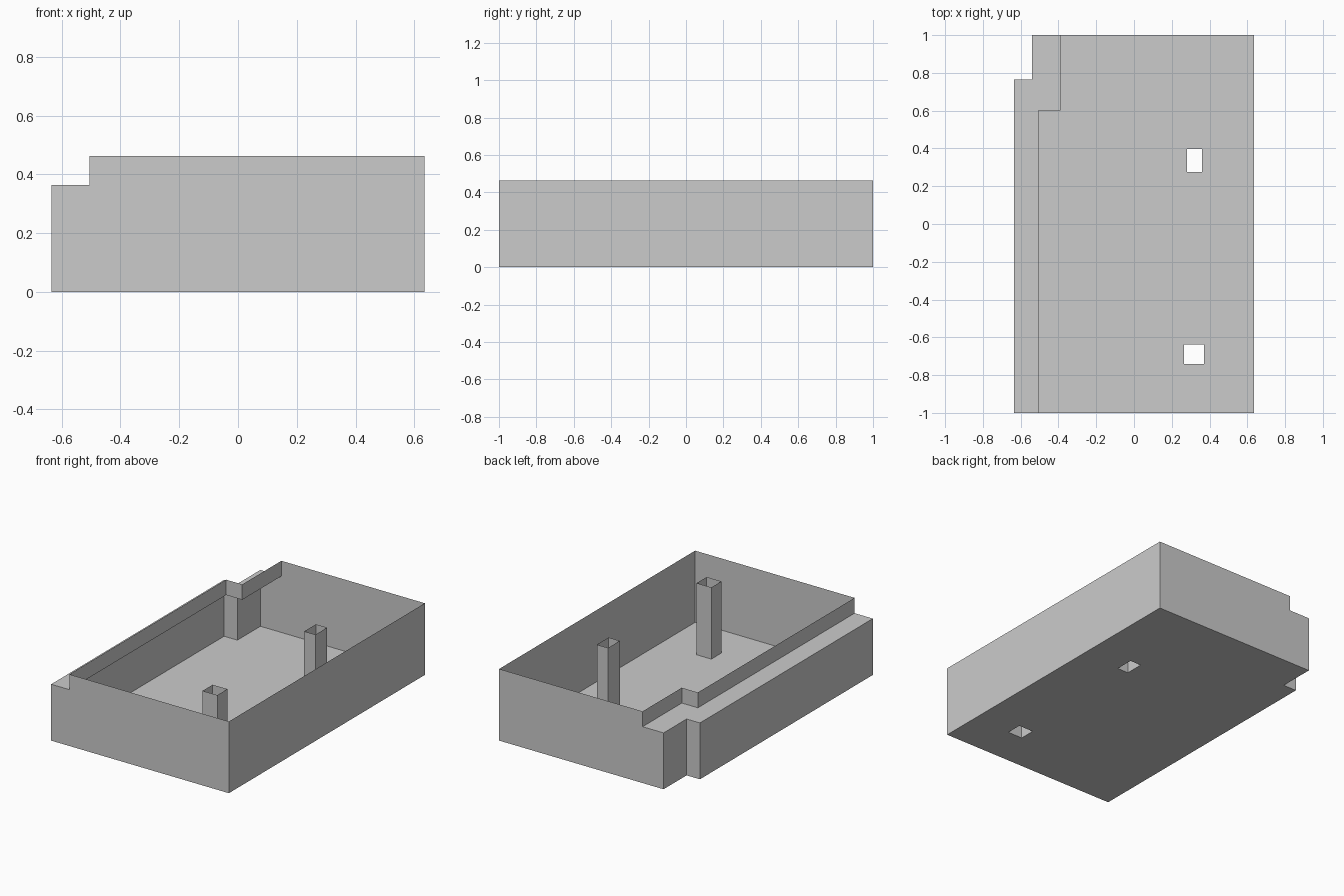
import bpy
import bmesh

if "Cube" in bpy.data.objects:
    bpy.data.objects.remove(bpy.data.objects["Cube"])

# Main levels and extents
W, D = 0.635, 1.0
LEDGE_Z, TOP_Z = 0.364, 0.463

# Plan lines: stepped lower side wall and the set-back upper wall above it
side_line = [(-0.54, D), (-0.54, 0.765), (-W, 0.765), (-W, -D)]
setback_line = [(-0.39, D), (-0.39, 0.6), (-0.505, 0.6), (-0.505, -D)]

# Light shafts: x0, x1, y0, y1
shafts = {
    "rear_light_shaft": (0.28, 0.36, 0.276, 0.396),
    "front_light_shaft": (0.265, 0.37, -0.74, -0.637),
}


def make_object(name, bm):
    mesh = bpy.data.meshes.new(name)
    bm.to_mesh(mesh)
    bm.free()
    obj = bpy.data.objects.new(name, mesh)
    bpy.context.collection.objects.link(obj)
    return obj


def flat_panel(name, points):
    """One flat face through 3D points."""
    bm = bmesh.new()
    bm.faces.new([bm.verts.new(p) for p in points])
    return make_object(name, bm)


def wall_band(name, line, z0, z1, closed=False):
    """Thin vertical wall following a plan line."""
    bm = bmesh.new()
    low = [bm.verts.new((x, y, z0)) for x, y in line]
    high = [bm.verts.new((x, y, z1)) for x, y in line]
    n = len(line)
    for i in range(n if closed else n - 1):
        j = (i + 1) % n
        bm.faces.new((low[i], low[j], high[j], high[i]))
    return make_object(name, bm)


def floor_with_holes(name, loops):
    """Downward facing base, first loop outside and the rest holes."""
    bm = bmesh.new()
    edges = []
    for loop in loops:
        vs = [bm.verts.new((x, y, 0)) for x, y in loop]
        edges += [bm.edges.new((a, b)) for a, b in zip(vs, vs[1:] + vs[:1])]
    bmesh.ops.triangle_fill(bm, edges=edges, use_beauty=True, normal=(0, 0, -1))
    for face in bm.faces:
        face.normal_update()
        if face.normal.z > 0:
            face.normal_flip()
    return make_object(name, bm)


def end_profile(x_outer, x_step):
    """Stepped end wall outline in x and z."""
    return [(x_outer, 0), (W, 0), (W, TOP_Z), (x_step, TOP_Z),
            (x_step, LEDGE_Z), (x_outer, LEDGE_Z)]


# Outer walls
flat_panel("front_wall", [(x, -D, z) for x, z in end_profile(-W, -0.505)])
flat_panel("back_wall", [(x, D, z) for x, z in reversed(end_profile(-0.54, -0.39))])
wall_band("right_wall", [(W, -D), (W, D)], 0, TOP_Z)
wall_band("left_wall", side_line, 0, LEDGE_Z)

# Set-back upper wall and the ledge in front of it
wall_band("setback_wall", setback_line, LEDGE_Z, TOP_Z)
flat_panel("ledge", [(x, y, LEDGE_Z) for x, y in setback_line[::-1] + side_line])

# Open shafts, facing inwards
holes = []
for name, (x0, x1, y0, y1) in shafts.items():
    loop = [(x0, y0), (x0, y1), (x1, y1), (x1, y0)]
    holes.append(loop)
    wall_band(name, loop, 0, TOP_Z, closed=True)

# Base
floor_with_holes("base_floor", [side_line + [(W, -D), (W, D)]] + holes)
